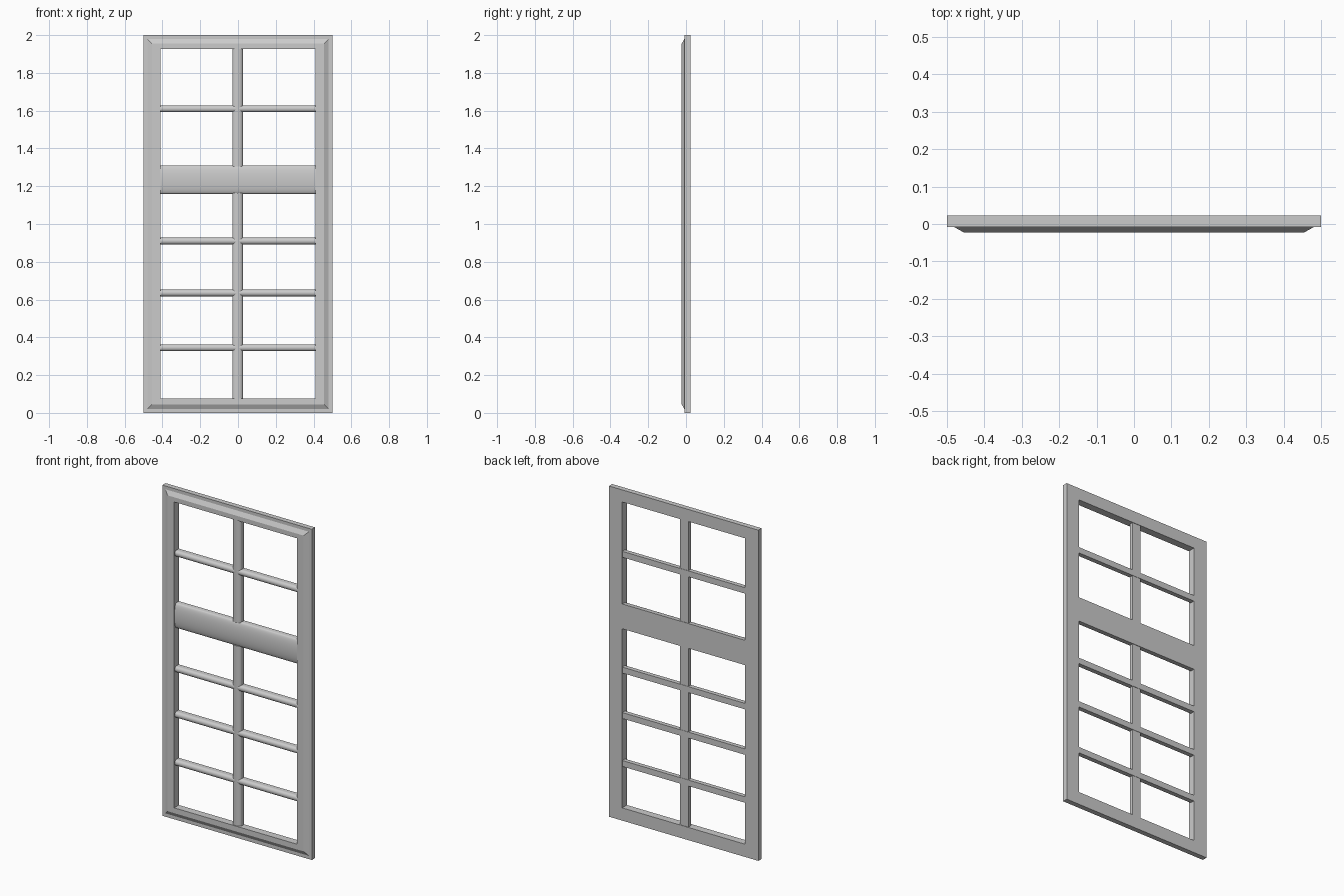
import bpy, bmesh, math

cube = bpy.data.objects.get("Cube")
if cube:
    bpy.data.objects.remove(cube)

grey = bpy.data.materials.new("plain grey")
grey.use_nodes = True
colour = (0.6, 0.6, 0.6, 1)
grey.diffuse_color = colour
grey.node_tree.nodes["Principled BSDF"].inputs["Base Color"].default_value = colour

BACK, STEP, FRONT = 0.0225, -0.0085, -0.0225
OPEN_X, OPEN_LOW, OPEN_HIGH = 0.411, 0.077, 1.927


def finish(bm, name, smooth=False):
    bmesh.ops.recalc_face_normals(bm, faces=bm.faces)
    mesh = bpy.data.meshes.new(name)
    bm.to_mesh(mesh)
    bm.free()
    mesh.materials.append(grey)
    obj = bpy.data.objects.new(name, mesh)
    bpy.context.collection.objects.link(obj)
    if smooth:
        bpy.ops.object.select_all(action="DESELECT")
        obj.select_set(True)
        bpy.context.view_layer.objects.active = obj
        bpy.ops.object.shade_smooth_by_angle(angle=math.radians(35))
    return obj


def moulded_frame():
    """Sweep the moulding section round the rectangle with mitred corners."""
    section = [(0, BACK), (0, STEP), (0.02, STEP), (0.045, FRONT),
               (None, FRONT), (None, BACK)]
    bm = bmesh.new()
    rings = []
    for inset, y in section:
        if inset is None:
            x, low, high = OPEN_X, OPEN_LOW, OPEN_HIGH
        else:
            x, low, high = 0.5 - inset, inset, 2 - inset
        rings.append([bm.verts.new((px, y, pz)) for px, pz in
                      ((-x, low), (x, low), (x, high), (-x, high))])
    for a, b in zip(rings, rings[1:] + rings[:1]):
        for i in range(4):
            j = (i + 1) % 4
            bm.faces.new((a[i], a[j], b[j], b[i]))
    finish(bm, "outer_frame")


def rounded_bar(name, centre, width, start, end, edge_y, crown_y, back_y, upright=False):
    """Bar with a flat back and an elliptical crown on the front."""
    steps = 16
    section = [(-width / 2, back_y)]
    for i in range(steps + 1):
        angle = math.pi * i / steps
        section.append((-math.cos(angle) * width / 2,
                        edge_y + (crown_y - edge_y) * math.sin(angle)))
    section.append((width / 2, back_y))
    bm = bmesh.new()
    ends = []
    for along in (start, end):
        ends.append([bm.verts.new((centre + s, y, along) if upright else (along, y, centre + s))
                     for s, y in section])
    for ring in ends:
        bm.faces.new(ring)
    count = len(section)
    for i in range(count):
        j = (i + 1) % count
        bm.faces.new((ends[0][i], ends[0][j], ends[1][j], ends[1][i]))
    finish(bm, name, smooth=True)


moulded_frame()

# Wide middle rail
rounded_bar("middle_rail", 1.235, 0.15, -OPEN_X, OPEN_X, -0.004, -0.020, BACK)

# Upright glazing bars above and below the rail
for name, low, high in (("lower_upright", OPEN_LOW, 1.165), ("upper_upright", 1.305, OPEN_HIGH)):
    rounded_bar(name, -0.002, 0.056, low, high, -0.001, -0.018, BACK - 0.003, upright=True)

# Thin crossbars
for i, z in enumerate((0.345, 0.635, 0.91, 1.61)):
    rounded_bar(f"crossbar_{i + 1}", z, 0.036, -OPEN_X, OPEN_X, -0.001, -0.0175, BACK - 0.001)
